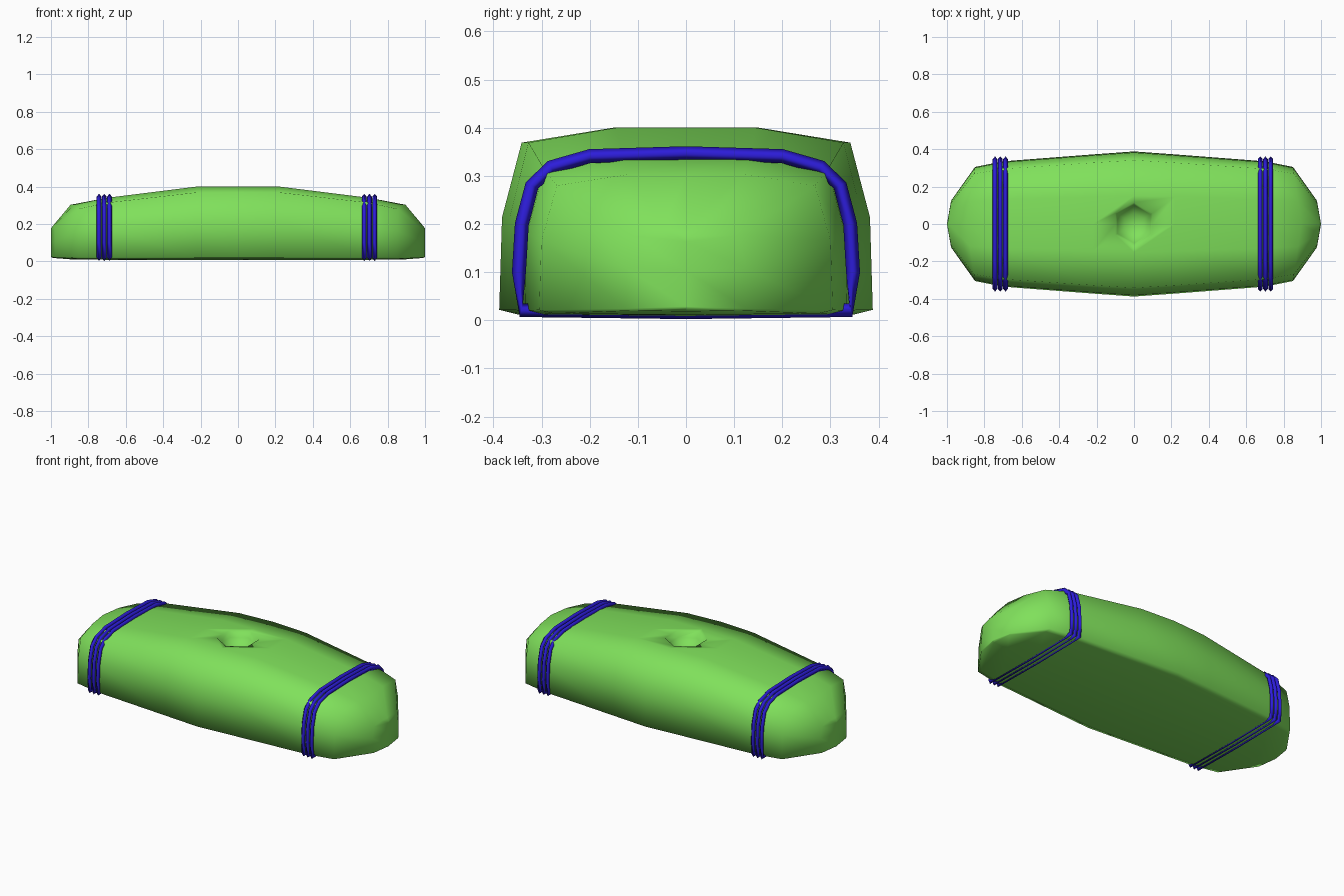
import bpy, bmesh
from mathutils import Vector

cube = bpy.data.objects.get("Cube")
if cube:
    bpy.data.objects.remove(cube, do_unlink=True)


def material(name, color):
    m = bpy.data.materials.new(name)
    m.use_nodes = True
    m.diffuse_color = color
    m.node_tree.nodes["Principled BSDF"].inputs["Base Color"].default_value = color
    return m


GREEN = material("leaf green", (0.215, 0.75, 0.105, 1))
BLUE = material("rope blue", (0.026, 0.012, 0.7, 1))


def finish(bm, name, mat):
    bmesh.ops.recalc_face_normals(bm, faces=bm.faces)
    mesh = bpy.data.meshes.new(name)
    bm.to_mesh(mesh)
    bm.free()
    mesh.materials.append(mat)
    ob = bpy.data.objects.new(name, mesh)
    bpy.context.collection.objects.link(ob)
    return ob


def smooth(ob, angle):
    bpy.ops.object.select_all(action='DESELECT')
    ob.select_set(True)
    bpy.context.view_layer.objects.active = ob
    bpy.ops.object.shade_smooth_by_angle(angle=angle)


def bridge(bm, rings, closed=False):
    pairs = list(zip(rings, rings[1:]))
    if closed:
        pairs.append((rings[-1], rings[0]))
    for a, b in pairs:
        n = len(a)
        for i in range(n):
            j = (i + 1) % n
            bm.faces.new((a[i], a[j], b[j], b[i]))


# Body: one half section scaled along the length, with domed ends
half = [(0.9, 0.0), (1.0, 0.025), (0.985, 0.52), (0.88, 0.92), (0.39, 1.0)]
section = half + [(0, 1.0)] + [(-y, z) for y, z in reversed(half)] + [(0, -0.01)]
# x, half width, bottom, top, forward bulge
stations = [(0, 0.388, 0.012, 0.4, 0), (0.22, 0.372, 0.012, 0.4, 0),
            (0.7, 0.335, 0.012, 0.34, 0), (0.85, 0.305, 0.014, 0.303, 0.045),
            (0.978, 0.125, 0.02, 0.19, 0.012), (1.0, 0, 0.025, 0.175, 0)]
full = [(-x, w, b, t, -k) for x, w, b, t, k in reversed(stations[1:])] + stations
bm = bmesh.new()
rings = []
for x, w, b, t, k in full:
    rings.append([bm.verts.new((x + k * (1 - abs(y)), y * w, b + z * (t - b)))
                  for y, z in section])
bridge(bm, rings)
bmesh.ops.remove_doubles(bm, verts=bm.verts, dist=0.0005)
body = finish(bm, "body", GREEN)

# Six-sided bowl sunk into the top
bm = bmesh.new()
bmesh.ops.create_uvsphere(bm, u_segments=6, v_segments=6, radius=0.118)
for v in bm.verts:
    v.co.z = v.co.z * 0.75 + 0.408
cutter = finish(bm, "bowl_cutter", GREEN)
cutter.hide_render = True
mod = body.modifiers.new("bowl", 'BOOLEAN')
mod.operation = 'DIFFERENCE'
mod.solver = 'EXACT'
mod.object = cutter
bpy.context.view_layer.objects.active = body
bpy.ops.object.modifier_apply(modifier=mod.name)
bpy.data.objects.remove(cutter, do_unlink=True)
smooth(body, 1.5)

# Ropes: thin diamond-section loops wrapped round the body near both ends
side_path = [(0.342, 0.021), (0.347, 0.1), (0.341, 0.2), (0.32, 0.28),
             (0.28, 0.318), (0.2, 0.341)]
path = (side_path + [(0, 0.347)] + [(-y, z) for y, z in reversed(side_path)]
        + [(0, 0.017)])


def rope(name, x):
    bm = bmesh.new()
    rings = []
    n = len(path)
    for i, (y, z) in enumerate(path):
        before, after = Vector(path[i - 1]), Vector(path[(i + 1) % n])
        d = (after - before).normalized()
        out = Vector((0, d.y, -d.x)) * 0.0145
        c = Vector((x, y, z))
        side = Vector((0.0125, 0, 0))
        rings.append([bm.verts.new(c + o) for o in (out, side, -out, -side)])
    bridge(bm, rings, closed=True)
    smooth(finish(bm, name, BLUE), 3.14)


for label, centre in (("left", 0.703), ("right", -0.715)):
    for i in (-1, 0, 1):
        rope(f"{label}_rope_{i + 2}", centre + 0.028 * i)
